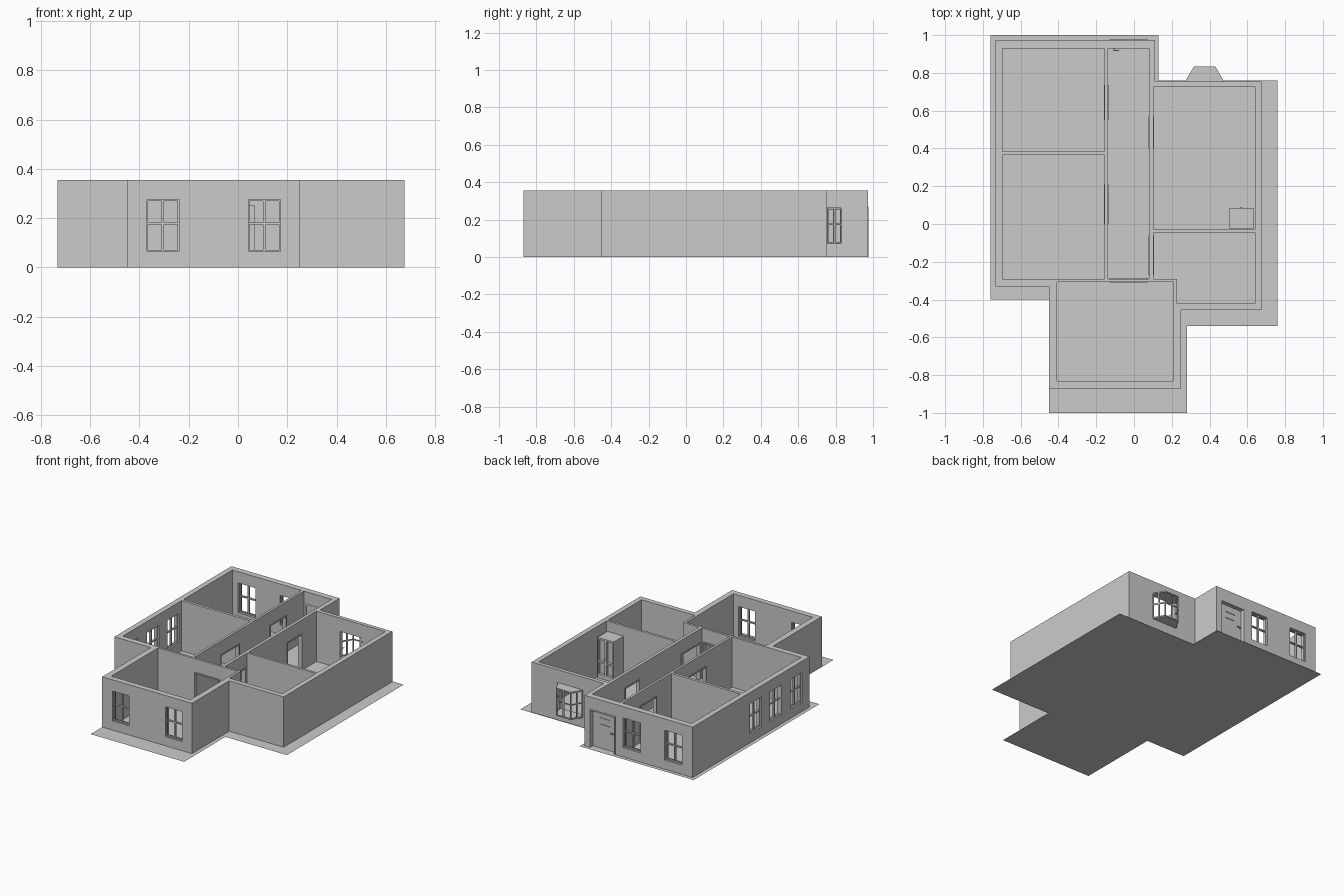
import bpy, bmesh
from mathutils import Vector, Matrix

if "Cube" in bpy.data.objects:
    bpy.data.objects.remove(bpy.data.objects["Cube"])

H = 0.355                 # wall height
SILL, HEAD = 0.065, 0.275  # window opening heights
DOOR = 0.26               # door opening height


def finish(name, bm):
    bmesh.ops.recalc_face_normals(bm, faces=bm.faces)
    me = bpy.data.meshes.new(name)
    bm.to_mesh(me)
    bm.free()
    ob = bpy.data.objects.new(name, me)
    bpy.context.collection.objects.link(ob)
    return ob


def prism(bm, pts, z0, z1):
    f = bm.faces.new([bm.verts.new((x, y, z0)) for x, y in pts])
    r = bmesh.ops.extrude_face_region(bm, geom=[f])
    verts = [v for v in r['geom'] if isinstance(v, bmesh.types.BMVert)]
    bmesh.ops.translate(bm, verts=verts, vec=(0, 0, z1 - z0))


def rect(x0, x1, y0, y1):
    return [(x0, y0), (x1, y0), (x1, y1), (x0, y1)]


def bars(bm, p, q, spans, depth):
    """Boxes in the vertical plane p-q; spans are (u0, u1, z0, z1)."""
    p, q = Vector((*p, 0)), Vector((*q, 0))
    d = (q - p).normalized()
    n = Vector((-d.y, d.x, 0)) * depth / 2
    for u0, u1, z0, z1 in spans:
        prism(bm, [(c.x, c.y) for c in (p + d*u0 - n, p + d*u1 - n, p + d*u1 + n, p + d*u0 + n)], z0, z1)


def window(name, p, q, z0=SILL, z1=HEAD, depth=0.014, t=0.005):
    w = (Vector(q) - Vector(p)).length
    zm = (z0 + z1) / 2 + 0.008
    bm = bmesh.new()
    bars(bm, p, q, [(0, t, z0, z1), (w - t, w, z0, z1), (w/2 - t, w/2 + t, z0, z1),
                    (0, w, z0, z0 + t), (0, w, z1 - t, z1), (0, w, zm - t*.8, zm + t*.8)], depth)
    return finish(name, bm)


def door_frame(name, p, q, depth, t=0.008):
    w = (Vector(q) - Vector(p)).length
    bm = bmesh.new()
    bars(bm, p, q, [(0, t, 0, DOOR), (w - t, w, 0, DOOR), (t, w - t, DOOR - t, DOOR)], depth)
    return finish(name, bm)


def cut(target, shapes):
    bm = bmesh.new()
    for pts, z0, z1 in shapes:
        prism(bm, pts, z0, z1)
    cutter = finish("cutter", bm)
    cutter.hide_render = True
    m = target.modifiers.new("cut", 'BOOLEAN')
    m.object, m.operation, m.solver = cutter, 'DIFFERENCE', 'EXACT'
    bpy.context.view_layer.objects.active = target
    bpy.ops.object.modifier_apply(modifier=m.name)
    bpy.data.objects.remove(cutter)


# ground slab: a flat sheet
bm = bmesh.new()
bm.faces.new([bm.verts.new((x, y, 0)) for x, y in [
    (-.76, 1), (-.76, -.40), (-.45, -.40), (-.45, -1), (.28, -1), (.28, -.54),
    (.76, -.54), (.76, .76), (.13, .76), (.13, 1)]])
finish("floor_slab", bm)

# walls: outer block with the rooms cut out
bm = bmesh.new()
prism(bm, [(-.733, .973), (-.733, -.33), (-.45, -.33), (-.45, -.87), (.25, -.87), (.25, -.455),
           (.675, -.455), (.675, .755), (.112, .755), (.112, .973)], 0, H)
walls = finish("walls", bm)
rooms = [rect(-.695, -.155, .385, .93), rect(-.695, -.155, -.29, .365),
         rect(-.138, .08, -.29, .93), rect(.102, .64, -.028, .728),
         [(.102, -.045), (.102, -.29), (.227, -.29), (.227, -.42), (.64, -.42), (.64, -.045)],
         rect(-.408, .21, -.83, -.306)]
cut(walls, [(r, -.1, .5) for r in rooms])

# window and door openings
front_w = [(-.37, -.24), (.042, .172)]
back_w = [(-.325, -.19), (-.65, -.515)]
left_w = [(.205, .335), (-.02, .11), (-.245, -.115)]
left_doors = [(.55, .735), (.0, .21)]
right_doors = [(.40, .57), (-.27, -.06)]
holes = [(rect(a, b, -.9, -.8), SILL, HEAD) for a, b in front_w]
holes += [(rect(a, b, .9, 1), SILL, HEAD) for a, b in back_w]
holes += [(rect(-.76, -.67, a, b), SILL, HEAD) for a, b in left_w]
holes += [(rect(-.17, -.12, a, b), -.1, DOOR) for a, b in left_doors]
holes += [(rect(.07, .12, a, b), -.1, DOOR) for a, b in right_doors]
holes += [(rect(-.13, .075, -.32, -.27), -.1, DOOR), (rect(-.13, .075, .9, 1), -.1, .27),
          (rect(.285, .462, .7, .78), .075, .26)]
cut(walls, holes)

# window frames
for i, (a, b) in enumerate(front_w):
    window(f"front_window_{i}", (a, -.852), (b, -.852))
for i, (a, b) in enumerate(back_w):
    window(f"back_window_{i}", (a, .952), (b, .952))
for i, (a, b) in enumerate(left_w):
    window(f"left_window_{i}", (-.714, a), (-.714, b))

# bay window: three glazed sides between two plates
bay = [(.275, .755), (.318, .83), (.43, .83), (.472, .755)]
for i in range(3):
    window(f"bay_window_{i}", bay[i], bay[i + 1], .075, .26, depth=.006)
for name, z0, z1 in (("bay_sill", .07, .075), ("bay_roof", .26, .265)):
    bm = bmesh.new()
    prism(bm, bay, z0, z1)
    finish(name, bm)

# interior door frames
for i, (a, b) in enumerate(left_doors):
    door_frame(f"left_door_frame_{i}", (-.1465, a), (-.1465, b), .027)
for i, (a, b) in enumerate(right_doors):
    door_frame(f"right_door_frame_{i}", (.091, a), (.091, b), .03)
door_frame("living_door_frame", (-.13, -.298), (.075, -.298), .026)

# entrance door with frame, rails and lever handle
bm = bmesh.new()
P, Q = (-.13, .952), (.075, .952)
bars(bm, P, Q, [(0, .01, 0, .27), (.195, .205, 0, .27), (.01, .195, .26, .27)], .048)
finish("entrance_frame", bm)
bm = bmesh.new()
prism(bm, rect(-.12, .065, .932, .946), 0, .26)
finish("entrance_door", bm)
bm = bmesh.new()
for z in (.165, .21):
    prism(bm, rect(-.065, .01, .946, .95), z, z + .005)
finish("door_rails", bm)
bm = bmesh.new()
prism(bm, rect(-.11, -.102, .92, .958), .125, .132)
for y in (.917, .955):
    prism(bm, rect(-.11, -.08, y, y + .005), .125, .132)
finish("door_handle", bm)

# cupboard with two framed doors and knobs
bm = bmesh.new()
prism(bm, rect(.505, .632, -.025, .066), 0, .285)
finish("cupboard_body", bm)
bm = bmesh.new()
t = .008
bars(bm, (.505, .0755), (.632, .0755),
     [(0, t, 0, .285), (.119, .127, 0, .285), (.0575, .0695, 0, .285),
      (0, .127, 0, .03), (0, .127, .272, .285), (0, .127, .11, .12)], .019)
finish("cupboard_front", bm)
bm = bmesh.new()
for x in (.5625, .5715):
    prism(bm, rect(x, x + .004, .085, .089), .13, .15)
finish("cupboard_handles", bm)
